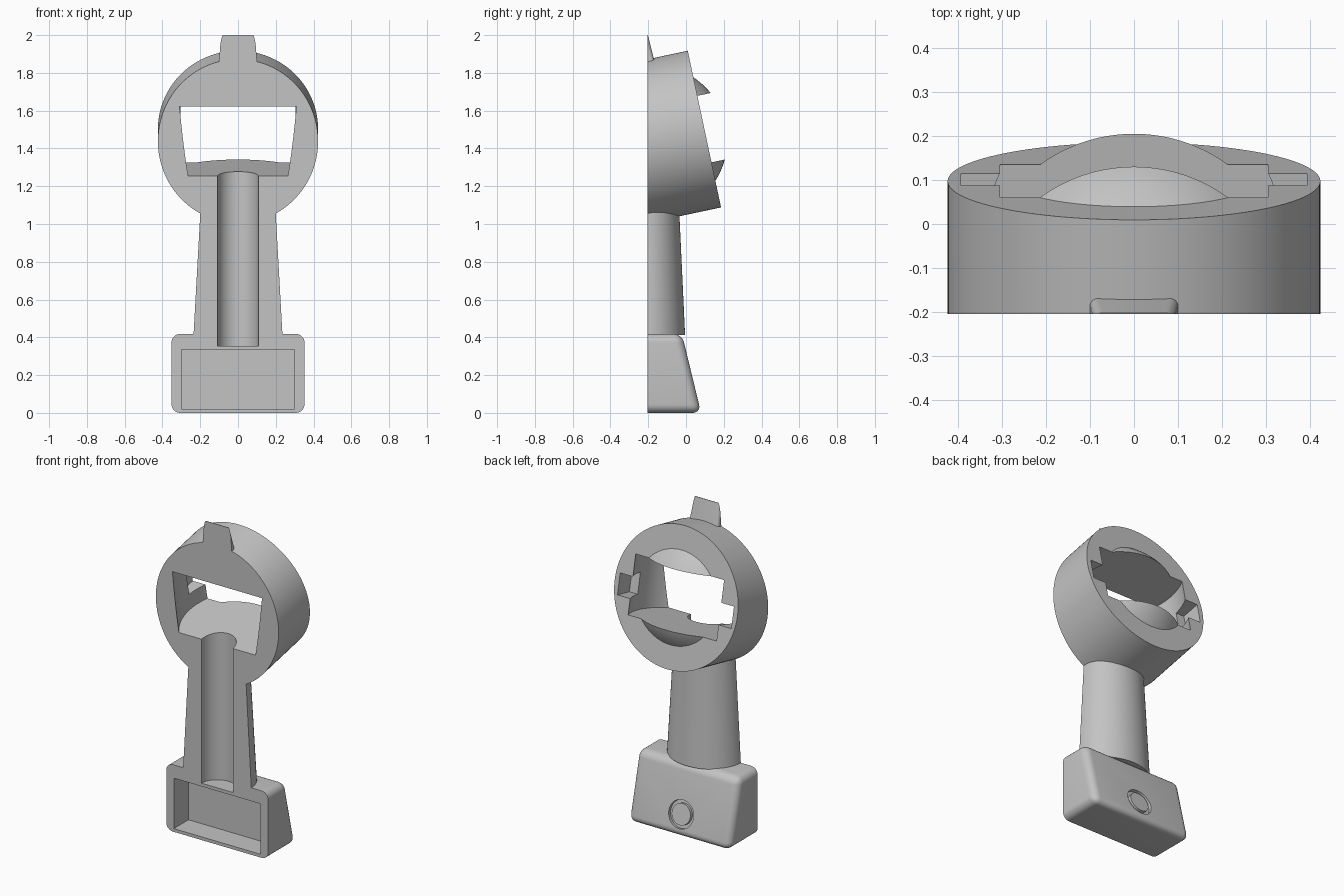
import bpy, bmesh
from math import radians, atan
from mathutils import Matrix, Vector

if "Cube" in bpy.data.objects:
    bpy.data.objects.remove(bpy.data.objects["Cube"])

FRONT = -0.205                      # flat front plane of the half shell
SLOPE = 0.243                       # lean of the base's back face

grey = bpy.data.materials.new("plain_grey")
grey.use_nodes = True
grey.diffuse_color = (0.55, 0.55, 0.55, 1)
grey.node_tree.nodes["Principled BSDF"].inputs["Base Color"].default_value = (0.55, 0.55, 0.55, 1)


def finish(name, bm, matrix=Matrix()):
    bm.transform(matrix)
    bmesh.ops.recalc_face_normals(bm, faces=bm.faces)
    mesh = bpy.data.meshes.new(name)
    bm.to_mesh(mesh)
    bm.free()
    mesh.materials.append(grey)
    ob = bpy.data.objects.new(name, mesh)
    bpy.context.collection.objects.link(ob)
    return ob


def box(name, lo, hi, matrix=Matrix()):
    lo, hi = Vector(lo), Vector(hi)
    bm = bmesh.new()
    bmesh.ops.create_cube(bm, size=1)
    fit = Matrix.Translation((lo + hi) / 2) @ Matrix.Diagonal((hi - lo).to_4d())
    return finish(name, bm, matrix @ fit)


def cone(name, r_low, r_high, low, high, matrix=Matrix(), segments=96):
    """Cylinder or cone along local z."""
    bm = bmesh.new()
    bmesh.ops.create_cone(bm, cap_ends=True, segments=segments, radius1=r_low,
                          radius2=r_high, depth=high - low)
    return finish(name, bm, matrix @ Matrix.Translation((0, 0, (low + high) / 2)))


def wedge(name, low, high, bevel, all_edges):
    """Block tapering from low to high, each given as (half width, back y, z)."""
    bm = bmesh.new()
    bmesh.ops.create_cube(bm, size=2)
    for v in bm.verts:
        w, back, z = high if v.co.z > 0 else low
        v.co = (w * v.co.x, back if v.co.y > 0 else -0.5, z)
    edges = [e for e in bm.edges if all_edges or
             (all(v.co.y > -0.4 for v in e.verts)
              and abs(e.verts[0].co.z - e.verts[1].co.z) > 0.01)]
    bmesh.ops.bevel(bm, geom=edges, offset=bevel, segments=6, profile=0.5, affect='EDGES')
    return finish(name, bm)


def boolean(ob, other, operation='DIFFERENCE'):
    mod = ob.modifiers.new("boolean", 'BOOLEAN')
    mod.operation, mod.solver, mod.object = operation, 'EXACT', other
    bpy.context.view_layer.objects.active = ob
    bpy.ops.object.modifier_apply(modifier=mod.name)


# Tilted frame of the head: local y is the axis, origin at centre of back face
head_frame = Matrix.Translation((0, 0.0975, 1.5025)) @ Matrix.Rotation(radians(12), 4, 'X')
along_y = Matrix.Rotation(radians(-90), 4, 'X')

# Head with a domed boss on its back
head = cone("head", 0.424, 0.424, -0.6, 0, head_frame @ along_y, 128)
bm = bmesh.new()
bmesh.ops.create_uvsphere(bm, u_segments=96, v_segments=48, radius=0.398)
dome = finish("dome", bm, head_frame @ Matrix.Translation((0, -0.283, 0)) @ along_y)
boolean(head, dome, 'UNION')

# Handle, base, clip
handle = cone("handle", 0.2355, 0.1945, 0.412, 1.15,
              Matrix.Translation((0, FRONT, 0)) @ Matrix.Diagonal((1, 0.85, 1, 1)))
base = wedge("base", (0.352, 0.08, 0), (0.352, 0.08 - SLOPE * 0.418, 0.418), 0.045, True)
clip = wedge("top_clip", (0.105, -0.152, 1.8), (0.09, -0.202, 2), 0.018, False)

# Cutters: drum-shaped window, side notches, handle groove, base pocket
drum = cone("drum_cutter", 0.336, 0.336, -0.18, 0.18,
            head_frame @ Matrix.Translation((0, -0.14, 0)))
notch = box("notch_cutter", (-0.393, -0.12, -0.084), (0.393, 0.05, 0.046), head_frame)
groove = cone("groove_cutter", 0.108, 0.108, 0.355, 1.3,
              Matrix.Translation((0, FRONT, 0)), 64)
pocket = box("pocket_cutter", (-0.3, -0.6, 0.02), (0.3, -0.06, 0.335))
front = box("front_cutter", (-2, -2, -1), (2, FRONT, 3))

# Round button in a shallow recess on the base's back face
button_frame = (Matrix.Translation((0, 0.08 - SLOPE * 0.13, 0.13))
                @ Matrix.Rotation(atan(SLOPE), 4, 'X') @ along_y)
recess = cone("recess_cutter", 0.085, 0.085, -0.02, 0.05, button_frame, 48)
button = cone("button", 0.064, 0.064, -0.03, 0, button_frame, 48)

for part, cutters in ((head, (front, drum, notch, groove)),
                      (handle, (front, groove)),
                      (base, (front, groove, pocket, recess)),
                      (clip, (front,))):
    for cutter in cutters:
        boolean(part, cutter)

for helper in (dome, drum, notch, groove, pocket, front, recess):
    bpy.data.objects.remove(helper)

# Smooth shading with crisp edges
bpy.context.view_layer.update()
bpy.ops.object.select_all(action='DESELECT')
for part in (head, handle, base, clip, button):
    part.select_set(True)
bpy.context.view_layer.objects.active = head
bpy.ops.object.shade_smooth_by_angle(angle=radians(30))
